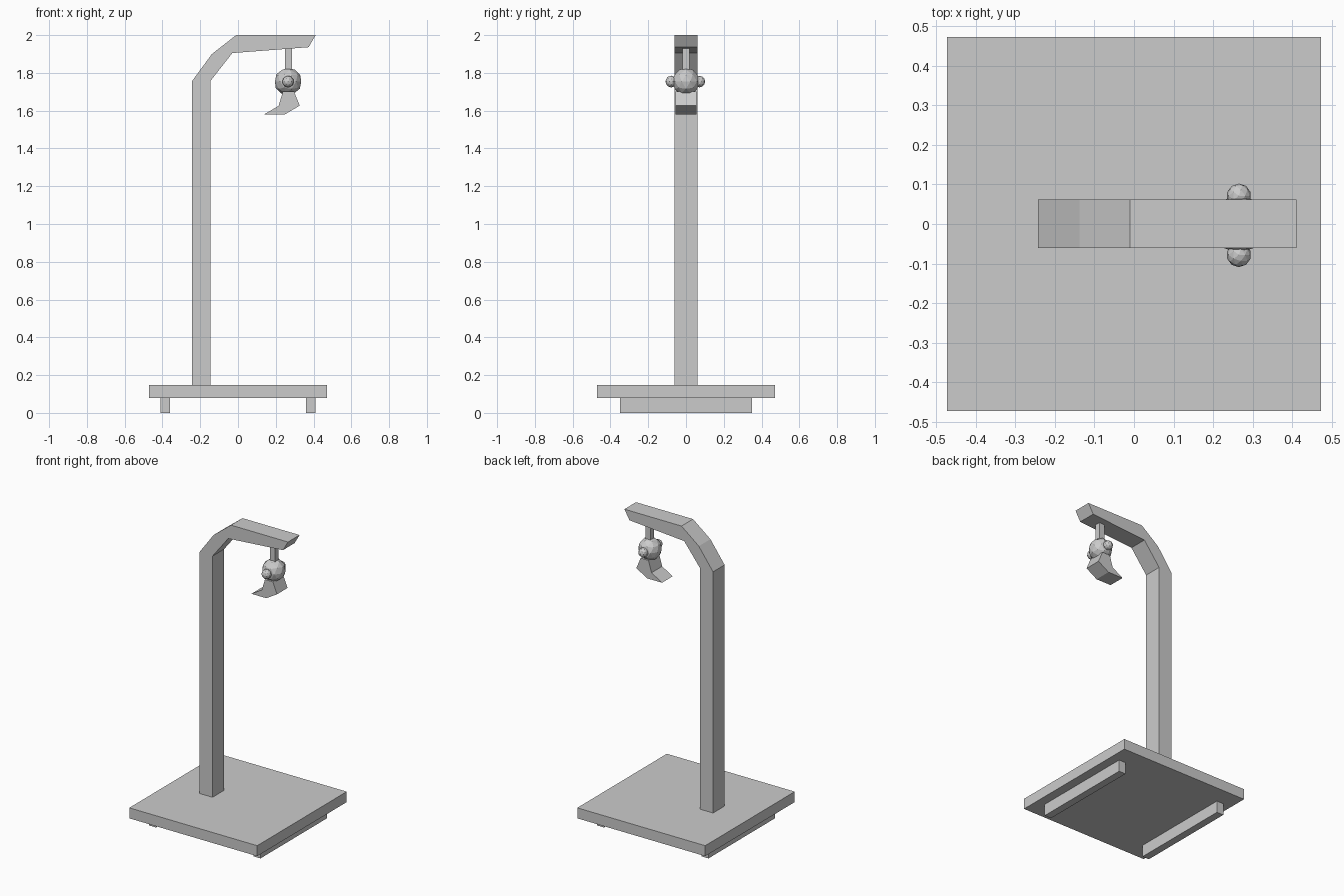
import bpy, bmesh

if "Cube" in bpy.data.objects:
    bpy.data.objects.remove(bpy.data.objects["Cube"])


def make_object(name, bm):
    bmesh.ops.recalc_face_normals(bm, faces=bm.faces)
    mesh = bpy.data.meshes.new(name)
    bm.to_mesh(mesh)
    bm.free()
    obj = bpy.data.objects.new(name, mesh)
    bpy.context.collection.objects.link(obj)
    return obj


def profile(name, pts, y0, y1):
    """Extrude an x-z outline from y0 to y1."""
    bm = bmesh.new()
    face = bm.faces.new([bm.verts.new((x, y0, z)) for x, z in pts])
    ext = bmesh.ops.extrude_face_region(bm, geom=[face])
    verts = [g for g in ext["geom"] if isinstance(g, bmesh.types.BMVert)]
    bmesh.ops.translate(bm, verts=verts, vec=(0, y1 - y0, 0))
    return make_object(name, bm)


def box(name, x0, x1, y0, y1, z0, z1):
    return profile(name, [(x0, z0), (x1, z0), (x1, z1), (x0, z1)], y0, y1)


def ball(name, centre, radius):
    bm = bmesh.new()
    bmesh.ops.create_icosphere(bm, subdivisions=2, radius=radius)
    bmesh.ops.translate(bm, verts=bm.verts, vec=centre)
    return make_object(name, bm)


# Base plate on two runners
box("base_plate", -0.472, 0.472, -0.472, 0.472, 0.078, 0.148)
for name, x in (("left_runner", -0.386), ("right_runner", 0.386)):
    box(name, x - 0.025, x + 0.025, -0.35, 0.35, 0, 0.078)

# Post that bends into the overhanging arm
profile("post_and_arm", [
    (-0.243, 0.148), (-0.146, 0.148), (-0.146, 1.757), (-0.03, 1.905),
    (0.374, 1.936), (0.411, 2.0), (-0.01, 2.0), (-0.138, 1.9),
    (-0.243, 1.757)], -0.06, 0.062)

# Hanging rod, swivel ball and side knobs
box("hanging_rod", 0.249, 0.287, -0.018, 0.018, 1.80, 1.94)
ball("swivel_ball", (0.265, 0, 1.754), 0.073)
for name, y in (("front_knob", -0.078), ("back_knob", 0.071)):
    ball(name, (0.265, y, 1.754), 0.031)

# Hook blade
profile("hook", [
    (0.238, 1.702), (0.296, 1.702), (0.327, 1.627), (0.248, 1.58),
    (0.138, 1.58), (0.215, 1.626)], -0.056, 0.056)
